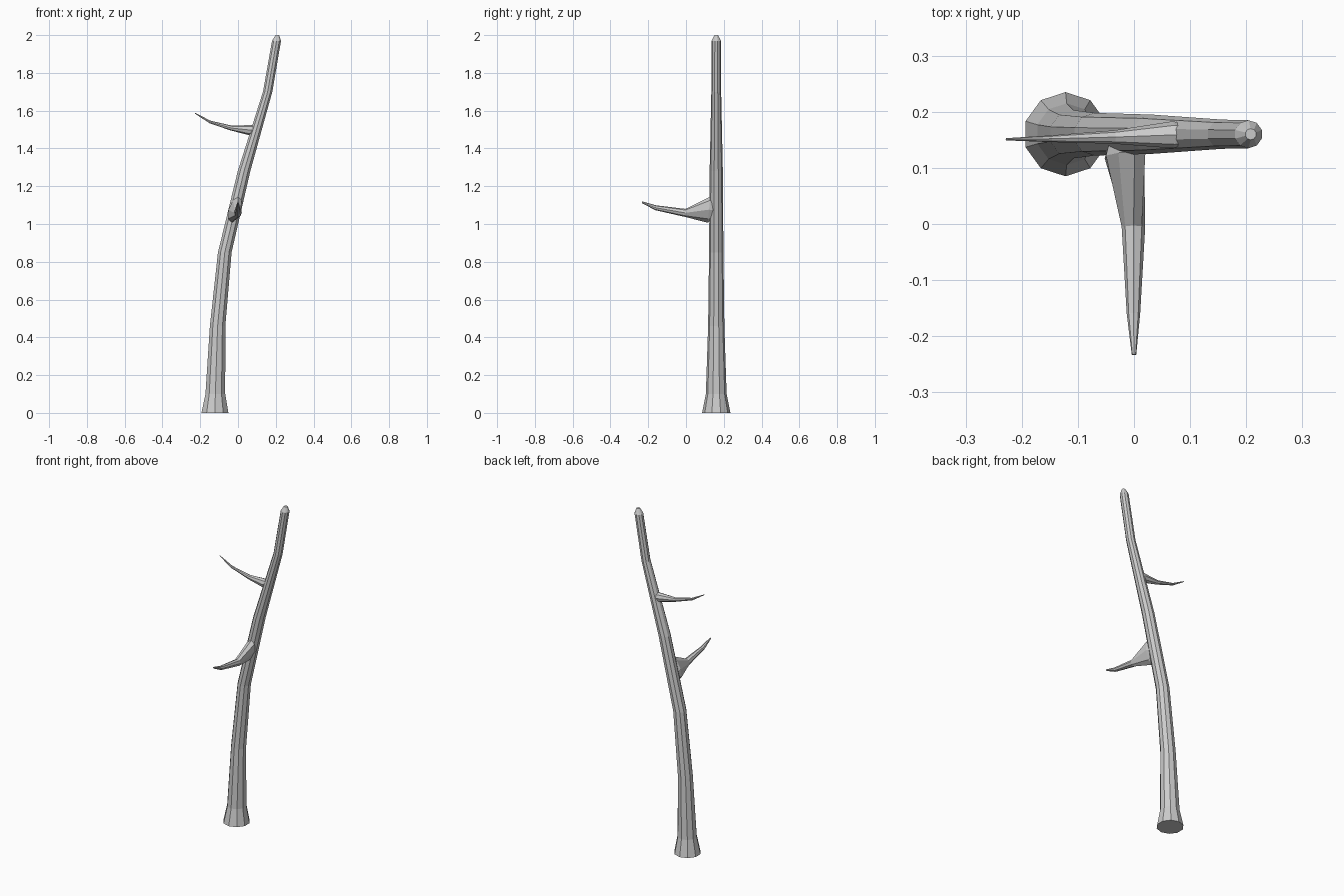
import bpy, bmesh
from math import sin, cos, tau

if "Cube" in bpy.data.objects:
    bpy.data.objects.remove(bpy.data.objects["Cube"])


def loft(name, rings):
    """Skin a list of equal-length point rings and cap both ends."""
    bm = bmesh.new()
    loops = [[bm.verts.new(p) for p in ring] for ring in rings]
    n = len(loops[0])
    for a, b in zip(loops, loops[1:]):
        for i in range(n):
            j = (i + 1) % n
            bm.faces.new((a[i], a[j], b[j], b[i]))
    bm.faces.new(loops[0])
    bm.faces.new(loops[-1])
    bmesh.ops.recalc_face_normals(bm, faces=bm.faces)
    mesh = bpy.data.meshes.new(name)
    bm.to_mesh(mesh)
    bm.free()
    obj = bpy.data.objects.new(name, mesh)
    bpy.context.collection.objects.link(obj)
    return obj


def angles(n):
    return [tau * (i / n + 0.25) for i in range(n)]


# Trunk: ten-sided level rings (x, z, radius)
TRUNK_Y = 0.16
trunk = [(-0.122, 0, 0.075), (-0.12, 0.1, 0.055), (-0.108, 0.46, 0.043),
         (-0.07, 0.85, 0.038), (0.032, 1.28, 0.035), (0.157, 1.70, 0.026),
         (0.204, 1.97, 0.025), (0.208, 2.0, 0.010)]
loft("trunk", [[(x + r * cos(a), TRUNK_Y + r * sin(a), z) for a in angles(10)]
               for x, z, r in trunk])

# Front branch: rings (x, y, z, half width, half height, lean)
front = [(-0.015, 0.16, 1.07, 0.025, 0.035, 0.25),
         (-0.016, 0.122, 1.076, 0.034, 0.069, 0.25),
         (-0.001, -0.005, 1.059, 0.021, 0.021, 0),
         (-0.001, -0.16, 1.086, 0.012, 0.013, 0),
         (0, -0.233, 1.115, 0.004, 0.005, 0)]
loft("front_branch",
     [[(x + w * cos(a) + s * h * sin(a), y + 0.1 * h * sin(a), z + h * sin(a))
       for a in angles(8)] for x, y, z, w, h, s in front])

# Side branch: rings (x, y, z, half width, half height, lean)
side = [(0.10, 0.16, 1.50, 0.018, 0.02, 0.3),
        (0.068, 0.159, 1.497, 0.024, 0.027, 0.3),
        (-0.035, 0.155, 1.508, 0.012, 0.013, 0.2),
        (-0.148, 0.152, 1.540, 0.006, 0.007, 0.3),
        (-0.228, 0.151, 1.587, 0.002, 0.002, 0.3)]
loft("side_branch",
     [[(x + s * h * sin(a), y + w * cos(a), z + h * sin(a))
       for a in angles(8)] for x, y, z, w, h, s in side])
